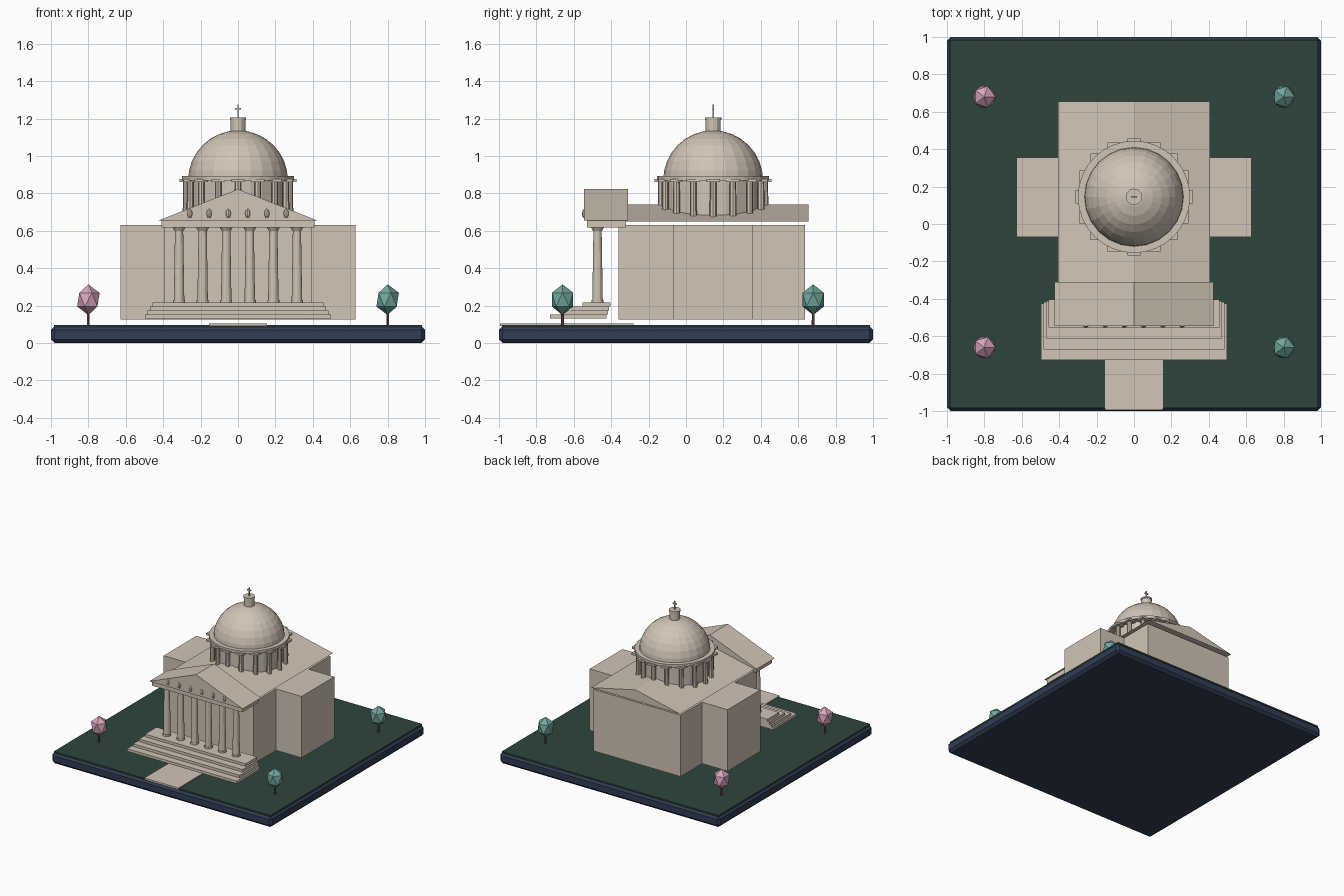
import bpy, bmesh, math
from mathutils import Matrix, Vector

if "Cube" in bpy.data.objects:
    bpy.data.objects.remove(bpy.data.objects["Cube"])


def material(name, srgb):
    m = bpy.data.materials.new(name)
    lin = [c / 12.92 if c <= 0.04045 else ((c + 0.055) / 1.055) ** 2.4 for c in srgb]
    m.diffuse_color = (*lin, 1)
    m.use_nodes = True
    m.node_tree.nodes["Principled BSDF"].inputs["Base Color"].default_value = m.diffuse_color
    return m


STONE = material("warm_stone", (0.82, 0.77, 0.71))
LAWN = material("dark_green", (0.18, 0.27, 0.24))
NAVY = material("navy", (0.19, 0.24, 0.33))
PINK = material("pink_leaves", (0.85, 0.65, 0.75))
TEAL = material("teal_leaves", (0.45, 0.66, 0.63))
BARK = material("mauve_bark", (0.45, 0.29, 0.34))


def finish(name, bm, mat):
    bmesh.ops.recalc_face_normals(bm, faces=bm.faces)
    me = bpy.data.meshes.new(name)
    bm.to_mesh(me)
    bm.free()
    me.materials.append(mat)
    ob = bpy.data.objects.new(name, me)
    bpy.context.collection.objects.link(ob)
    return ob


def add_box(bm, x0, x1, y0, y1, z0, z1):
    mat = Matrix.Translation(((x0 + x1) / 2, (y0 + y1) / 2, (z0 + z1) / 2)) @ \
        Matrix.Diagonal((x1 - x0, y1 - y0, z1 - z0, 1))
    bmesh.ops.create_cube(bm, size=1, matrix=mat)


def box(name, x0, x1, y0, y1, z0, z1, mat=STONE):
    bm = bmesh.new()
    add_box(bm, x0, x1, y0, y1, z0, z1)
    return finish(name, bm, mat)


def add_cyl(bm, x, y, z0, z1, r0, r1, n):
    bmesh.ops.create_cone(bm, cap_ends=True, segments=n, radius1=r0, radius2=r1, depth=z1 - z0,
                          matrix=Matrix.Translation((x, y, (z0 + z1) / 2)))


def cyl(name, x, y, z0, z1, r0, r1, n, mat=STONE):
    bm = bmesh.new()
    add_cyl(bm, x, y, z0, z1, r0, r1, n)
    return finish(name, bm, mat)


def gable(name, half, y0, y1, z0, z1):
    bm = bmesh.new()
    f = bm.faces.new([bm.verts.new(p) for p in ((-half, y0, z0), (half, y0, z0), (0, y0, z1))])
    ext = bmesh.ops.extrude_face_region(bm, geom=[f], use_keep_orig=True)
    vs = [g for g in ext["geom"] if isinstance(g, bmesh.types.BMVert)]
    bmesh.ops.translate(bm, verts=vs, vec=(0, y1 - y0, 0))
    return finish(name, bm, STONE)


# Base slab, lawn and path
bm = bmesh.new()
add_box(bm, -1, 1, -1, 1, 0, 0.09)
bmesh.ops.bevel(bm, geom=bm.edges[:], offset=0.02, segments=1, affect='EDGES')
finish("base_slab", bm, NAVY)
box("lawn", -0.985, 0.985, -0.985, 0.985, 0.08, 0.097, LAWN)
box("path", -0.155, 0.155, -0.995, -0.28, 0.09, 0.105)

# Main hall, side wings and roof
box("main_hall", -0.395, 0.395, -0.36, 0.635, 0.125, 0.63)
box("left_wing", -0.627, -0.395, -0.07, 0.355, 0.125, 0.63)
box("right_wing", 0.395, 0.627, -0.07, 0.355, 0.125, 0.63)
gable("main_roof", 0.405, -0.32, 0.655, 0.65, 0.74)

# Portico steps
for i in range(4):
    w = 0.498 - 0.0135 * i
    z = 0.13 + 0.0215 * i
    box(f"step_{i + 1}", -w, w, -0.728 + 0.058 * i, -0.425 + 0.007 * i, z, z + 0.0215)

# Portico columns
CY = -0.473
for i in range(6):
    x = (i - 2.5) * 0.126
    bm = bmesh.new()
    add_cyl(bm, x, CY, 0.215, 0.23, 0.032, 0.032, 12)
    add_cyl(bm, x, CY, 0.23, 0.6, 0.028, 0.022, 12)
    add_cyl(bm, x, CY, 0.6, 0.617, 0.024, 0.034, 12)
    finish(f"portico_column_{i + 1}", bm, STONE)

# Entablature and pediment with rosettes
box("entablature", -0.41, 0.41, -0.53, -0.32, 0.617, 0.656)
gable("pediment", 0.425, -0.545, -0.31, 0.655, 0.823)
for i in range(6):
    bm = bmesh.new()
    bmesh.ops.create_uvsphere(bm, u_segments=8, v_segments=6, radius=1, matrix=Matrix.Translation(
        ((i - 2.5) * 0.103, -0.542, 0.692)) @ Matrix.Diagonal((0.015, 0.014, 0.026, 1)))
    finish(f"pediment_ornament_{i + 1}", bm, STONE)

# Drum with ring of columns
DY = 0.145
cyl("drum", 0, DY, 0.652, 0.87, 0.255, 0.255, 24)
for i in range(16):
    a = i * math.tau / 16
    x, y = 0.277 * math.cos(a), DY + 0.277 * math.sin(a)
    bm = bmesh.new()
    add_cyl(bm, x, y, 0.66, 0.862, 0.019, 0.017, 8)
    add_box(bm, x - 0.036, x + 0.036, y - 0.036, y + 0.036, 0.86, 0.876)
    finish(f"drum_column_{i + 1}", bm, STONE)
cyl("drum_cornice", 0, DY, 0.87, 0.892, 0.3, 0.3, 32)

# Dome
bm = bmesh.new()
R, Z0 = 0.267, 0.87
prof = [bm.verts.new((R * math.cos(t), DY, Z0 + R * math.sin(t)))
        for t in [k * math.pi / 16 for k in range(9)]]
edges = [bm.edges.new(p) for p in zip(prof, prof[1:])]
bmesh.ops.spin(bm, geom=prof + edges, cent=(0, DY, 0), axis=(0, 0, 1), angle=math.tau, steps=24)
bmesh.ops.remove_doubles(bm, verts=bm.verts, dist=0.0005)
finish("dome", bm, STONE)

# Lantern and finial
cyl("lantern", 0, DY, 1.12, 1.2, 0.04, 0.04, 12)
cyl("lantern_cap", 0, DY, 1.195, 1.207, 0.044, 0.044, 12)
box("finial_post", -0.004, 0.004, DY - 0.004, DY + 0.004, 1.2, 1.275)
box("finial_bar", -0.017, 0.017, DY - 0.004, DY + 0.004, 1.25, 1.258)

# Trees, pink on the left and teal on the right
for side, x, leaf in (("left", -0.8, PINK), ("right", 0.8, TEAL)):
    for place, y in (("front", -0.66), ("back", 0.68)):
        cyl(f"{place}_{side}_trunk", x, y, 0.09, 0.18, 0.008, 0.007, 6, BARK)
        bm = bmesh.new()
        bmesh.ops.create_icosphere(bm, subdivisions=1, radius=1, matrix=Matrix.Translation(
            (x, y, 0.232)) @ Matrix.Diagonal((0.067, 0.067, 0.082, 1)))
        finish(f"{place}_{side}_foliage", bm, leaf)
